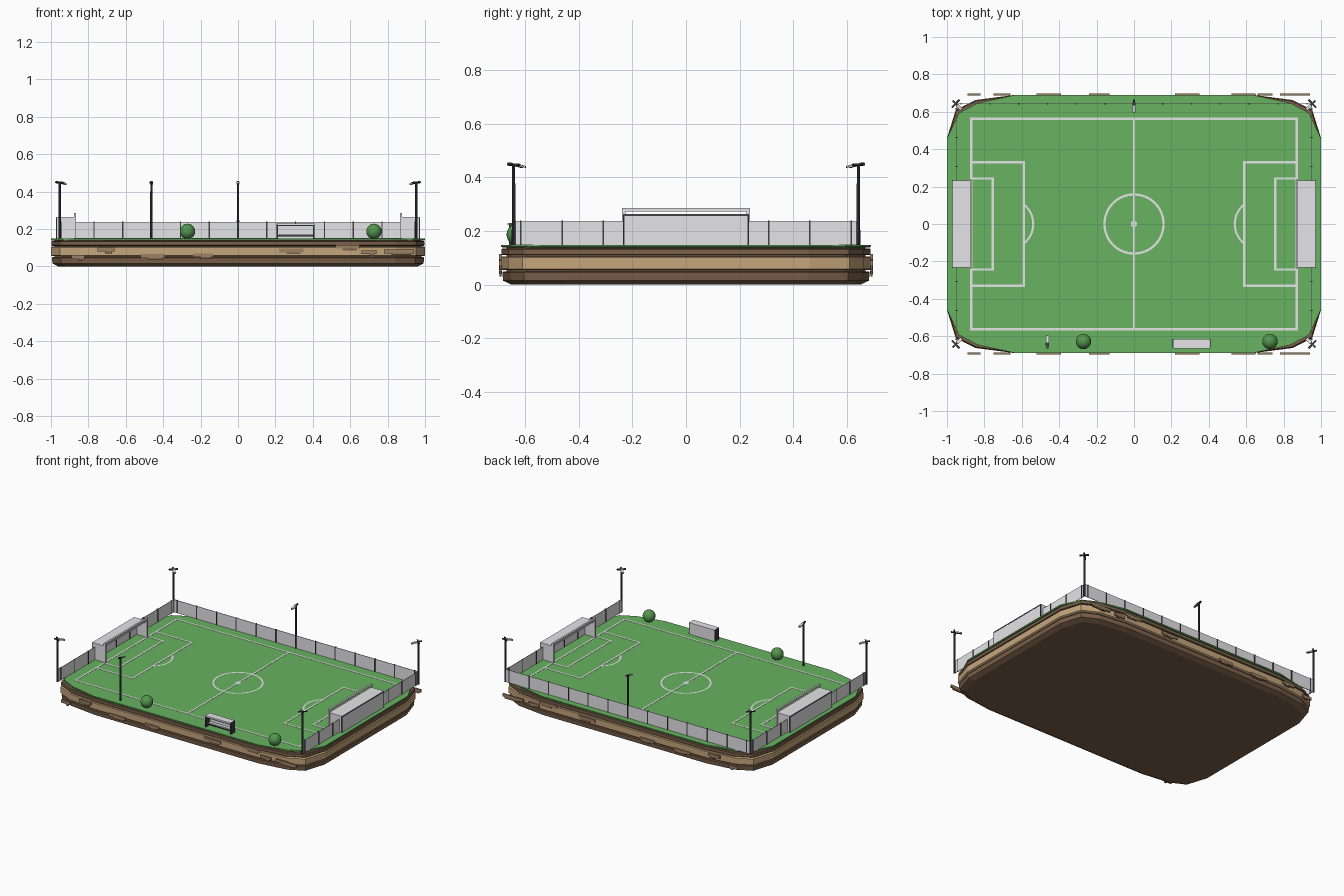
import bpy, bmesh, math
from mathutils import Matrix, Vector

cube = bpy.data.objects.get("Cube")
if cube:
    bpy.data.objects.remove(cube)


def material(name, r, g, b):
    m = bpy.data.materials.new(name)
    m.use_nodes = True
    m.diffuse_color = (r, g, b, 1)
    bsdf = next(n for n in m.node_tree.nodes if n.type == 'BSDF_PRINCIPLED')
    bsdf.inputs["Base Color"].default_value = (r, g, b, 1)
    bsdf.inputs["Roughness"].default_value = 0.8
    return m


GRASS = material("grass green", 0.14, 0.45, 0.12)
BUSH = material("bush green", 0.09, 0.30, 0.08)
WHITE = material("line white", 0.85, 0.87, 0.85)
NET = material("net grey", 0.78, 0.78, 0.80)
METAL = material("dark metal", 0.05, 0.05, 0.058)
TAN = material("tan earth", 0.56, 0.38, 0.20)
ROCK = material("rock brown", 0.34, 0.22, 0.125)
BROWN = material("brown earth", 0.20, 0.12, 0.07)
GROUND = 0.149


def finish(name, bm, *mats):
    mesh = bpy.data.meshes.new(name)
    bmesh.ops.recalc_face_normals(bm, faces=bm.faces)
    bm.to_mesh(mesh)
    bm.free()
    for m in mats:
        mesh.materials.append(m)
    obj = bpy.data.objects.new(name, mesh)
    bpy.context.collection.objects.link(obj)
    return obj


def add_box(bm, center, size, base=Matrix.Identity(4)):
    """Box at center with full size, placed in the frame base."""
    bmesh.ops.create_cube(bm, size=1, matrix=base @ Matrix.Translation(center) @ Matrix.Diagonal((*size, 1)))


def span(bm, lo, hi):
    lo, hi = Vector(lo), Vector(hi)
    add_box(bm, (lo + hi) / 2, hi - lo)


# Layered island: cut-corner outline lofted through (height, inset) rings
EARTH_CORNER = [(1.0, 0.46), (0.953, 0.61), (0.847, 0.663), (0.64, 0.69)]
GRASS_CORNER = [(1.0, 0.46), (0.936, 0.595), (0.835, 0.648), (0.64, 0.69)]


def outline(corner, inset):
    pts = []
    for sx, sy in ((1, 1), (-1, 1), (-1, -1), (1, -1)):
        quarter = [(sx * x * (1 - inset), sy * y * (1 - inset / 0.69)) for x, y in corner]
        pts += quarter if sx * sy > 0 else quarter[::-1]
    return pts


def layer(name, corner, rings, mat):
    bm = bmesh.new()
    loops = [[bm.verts.new((x, y, z)) for x, y in outline(corner, i)] for z, i in rings]
    for a, b in zip(loops, loops[1:]):
        for k in range(len(a)):
            n = (k + 1) % len(a)
            bm.faces.new((a[k], a[n], b[n], b[k]))
    bm.faces.new(loops[-1])
    bm.faces.new(loops[0][::-1])
    finish(name, bm, mat)


layer("earth_core", EARTH_CORNER, [(0.02, 0.02), (0.142, 0.02)], BROWN)
layer("bottom_earth", EARTH_CORNER, [(0, 0.04), (0.015, 0.008), (0.045, 0.005), (0.049, 0.009)], BROWN)
layer("middle_earth", EARTH_CORNER, [(0.055, 0.006), (0.059, 0), (0.102, 0), (0.106, 0.005)], TAN)
layer("top_earth", EARTH_CORNER, [(0.11, 0.005), (0.113, 0.002), (0.132, 0.002), (0.136, 0.006)], BROWN)
layer("grass_ground", GRASS_CORNER, [(0.139, 0.004), (0.142, 0.001), (GROUND, 0.001)], GRASS)

# Thin rock plates on the long sides: start x, end x, height
plates = [(-0.89, -0.82, 0.05), (-0.75, -0.66, 0.09), (-0.52, -0.39, 0.055), (-0.24, -0.13, 0.06),
          (0.22, 0.35, 0.085), (0.52, 0.65, 0.105), (0.66, 0.74, 0.075), (0.78, 0.94, 0.08)]
for side, label in ((-1, "front"), (1, "back")):
    bm = bmesh.new()
    y = side * 0.692
    for x0, x1, z in plates:
        span(bm, (x0, y - 0.005, z - 0.01), (x1, y + 0.005, z + 0.01))
        span(bm, (x0 + 0.04, y - 0.004, z - 0.02), (x1 - 0.015, y + 0.004, z - 0.01))
    rocks = finish(label + "_rock_plates", bm, ROCK, BROWN)
    for p in rocks.data.polygons:
        p.material_index = (p.index // 6) % 2

# Pitch markings
W = 0.012
TOP = GROUND + 0.0015
bm = bmesh.new()


def line(x0, y0, x1, y1):
    span(bm, (min(x0, x1) - W / 2, min(y0, y1) - W / 2, GROUND - 0.001),
         (max(x0, x1) + W / 2, max(y0, y1) + W / 2, TOP))


def arc(cx, cy, r, a0, a1, steps, inner):
    rows = []
    for i in range(steps + 1):
        a = math.radians(a0 + (a1 - a0) * i / steps)
        rows.append([bm.verts.new((cx + q * math.cos(a), cy + q * math.sin(a), TOP)) for q in (inner, r)])
    for p, q in zip(rows, rows[1:]):
        bm.faces.new((p[0], p[1], q[1], q[0]))


line(0, -0.563, 0, 0.563)
for s in (-1, 1):
    line(-0.87, s * 0.563, 0.87, s * 0.563)
    line(s * 0.87, -0.563, s * 0.87, 0.563)
    for depth, half in ((0.59, 0.33), (0.755, 0.243)):
        line(s * depth, -half, s * depth, half)
        for t in (-1, 1):
            line(s * depth, t * half, s * 0.87, t * half)
    mid = 180 if s > 0 else 0
    arc(s * 0.672, 0, 0.139, mid - 53, mid + 53, 16, 0.128)
arc(0, 0, 0.164, 0, 360, 48, 0.152)
arc(0, 0, 0.017, 0, 360, 16, 0.001)
markings = finish("pitch_lines", bm, WHITE)
for p in markings.data.polygons:
    if len(p.vertices) == 4 and p.normal.z < -0.5 and p.center.z > GROUND:
        p.flip()

# Fence panels and posts
panels, posts = bmesh.new(), bmesh.new()
FX, FY, FZ = 0.95, 0.643, 0.238
span(panels, (-FX, FY - 0.002, GROUND), (FX, FY + 0.002, FZ))
for i in range(-6, 7):
    span(posts, (i * 0.154 - 0.003, FY - 0.005, GROUND), (i * 0.154 + 0.003, FY + 0.005, FZ + 0.002))
for s in (-1, 1):
    span(panels, (s * FX - 0.002, -FY, GROUND), (s * FX + 0.002, FY, FZ))
    for i in range(-4, 5):
        span(posts, (s * FX - 0.005, i * 0.154 - 0.003, GROUND), (s * FX + 0.005, i * 0.154 + 0.003, FZ + 0.002))
finish("fence_panels", panels, NET)
finish("fence_posts", posts, METAL)

# Goals: flat-roofed net shell open towards the pitch, with a taller front frame
G, ROOF, BAR = 0.232, 0.264, 0.286
for s, label in ((1, "left"), (-1, "right")):
    back, mouth = s * 0.97, s * 0.872
    x0, x1 = min(back, mouth), max(back, mouth)
    bm = bmesh.new()
    span(bm, (back - 0.0015, -G, GROUND), (back + 0.0015, G, ROOF))
    span(bm, (x0, -G, ROOF - 0.003), (x1, G, ROOF))
    for y in (-G, G):
        span(bm, (x0, y - 0.0015, GROUND), (x1, y + 0.0015, ROOF))
    finish(label + "_goal_net", bm, NET)
    bm = bmesh.new()
    for y in (-G, G):
        span(bm, (mouth - 0.006, y - 0.006, GROUND), (mouth + 0.006, y + 0.006, BAR))
    span(bm, (mouth - 0.006, -G, BAR - 0.012), (mouth + 0.006, G, BAR))
    finish(label + "_goal_frame", bm, NET)
    bm = bmesh.new()
    for y in (-G, G):
        span(bm, (back - 0.003, y - 0.003, GROUND), (back + 0.003, y + 0.003, ROOF - 0.002))
    span(bm, (back - 0.003, -G, ROOF - 0.008), (back + 0.003, G, ROOF - 0.002))
    finish(label + "_goal_back_rods", bm, METAL)

# Floodlights: pole, tilted arm, crossbar and lamp, turned towards the pitch
spots = [(x, y, math.atan2(-y, -x * 0.68), 0.06) for x in (-0.953, 0.953) for y in (-0.643, 0.643)]
spots += [(-0.463, -0.643, math.pi / 2, 0.018), (0, 0.643, -math.pi / 2, 0.018)]
for n, (x, y, turn, width) in enumerate(spots, 1):
    bm = bmesh.new()
    bmesh.ops.create_cone(bm, cap_ends=True, segments=8, radius1=0.007, radius2=0.006, depth=0.3,
                          matrix=Matrix.Translation((x, y, GROUND + 0.15)))
    head = Matrix.Translation((x, y, 0.448)) @ Matrix.Rotation(turn, 4, 'Z') @ Matrix.Rotation(0.2, 4, 'Y')
    add_box(bm, (0.012, 0, 0), (0.07, 0.01, 0.007), head)
    add_box(bm, (0, 0, 0), (0.01, width, 0.007), head)
    finish(f"floodlight_pole_{n}", bm, METAL)
    bm = bmesh.new()
    add_box(bm, (0.026, 0, 0.001), (0.034, 0.016, 0.008), head)
    finish(f"floodlight_lamp_{n}", bm, NET)

# Dugout shelter
bm = bmesh.new()
X0, X1, Y0, Y1, Z1 = 0.21, 0.405, -0.665, -0.615, 0.23
span(bm, (X0, Y1 - 0.004, GROUND), (X1, Y1, Z1))
span(bm, (X0, Y0, Z1 - 0.008), (X1, Y1, Z1))
span(bm, (X0 + 0.008, Y1 - 0.026, 0.168), (X1 - 0.008, Y1 - 0.004, 0.174))
finish("dugout_shell", bm, NET)
bm = bmesh.new()
for x in (X0, X1):
    span(bm, (x - 0.004, Y0 + 0.004, GROUND), (x + 0.004, Y1 - 0.001, Z1 - 0.002))
span(bm, (X0, Y0 + 0.004, Z1 - 0.015), (X1, Y0 + 0.01, Z1 - 0.008))
span(bm, (X0, Y1 - 0.028, 0.16), (X1, Y1 - 0.02, 0.168))
finish("dugout_frame", bm, METAL)

# Round bushes
for n, x in enumerate((-0.27, 0.727), 1):
    bm = bmesh.new()
    bmesh.ops.create_uvsphere(bm, u_segments=24, v_segments=16, radius=0.041,
                              matrix=Matrix.Translation((x, -0.628, 0.187)))
    bush = finish(f"bush_{n}", bm, BUSH)
    for p in bush.data.polygons:
        p.use_smooth = True
